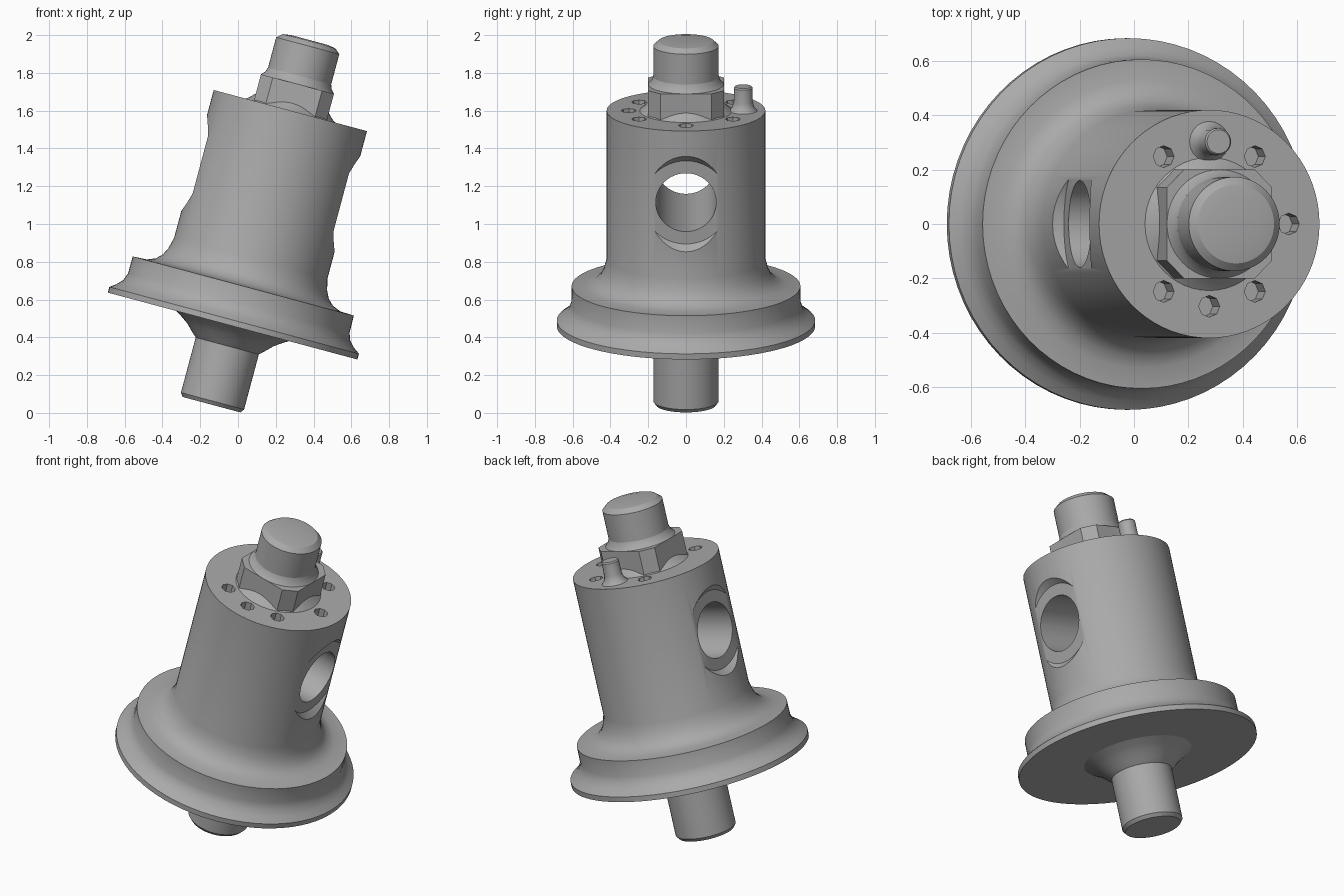
import bpy, bmesh, math
from mathutils import Matrix, Vector

cube = bpy.data.objects.get("Cube")
if cube:
    bpy.data.objects.remove(cube, do_unlink=True)

# The whole part leans 15 degrees towards +x
LEAN = Matrix.Translation((-0.137, 0, 0.055)) @ Matrix.Rotation(math.radians(15), 4, 'Y')

grey = bpy.data.materials.new("plain_grey")
grey.use_nodes = True
grey.diffuse_color = (0.4, 0.4, 0.4, 1)
grey.node_tree.nodes["Principled BSDF"].inputs["Base Color"].default_value = grey.diffuse_color


def add_object(name, bm):
    bmesh.ops.recalc_face_normals(bm, faces=bm.faces[:])
    mesh = bpy.data.meshes.new(name)
    bm.to_mesh(mesh)
    bm.free()
    mesh.materials.append(grey)
    obj = bpy.data.objects.new(name, mesh)
    bpy.context.collection.objects.link(obj)
    obj.matrix_world = LEAN
    return obj


def turned(name, profile, sides=72, place=Matrix()):
    """Solid of revolution about z from (radius, height) points, capped at both ends."""
    bm = bmesh.new()
    rings = []
    for r, h in profile:
        rings.append([bm.verts.new(place @ Vector((r * math.cos(a), r * math.sin(a), h)))
                      for a in (math.tau * i / sides for i in range(sides))])
    for low, high in zip(rings, rings[1:]):
        for i in range(sides):
            j = (i + 1) % sides
            bm.faces.new((low[i], low[j], high[j], high[i]))
    bm.faces.new(rings[0][::-1])
    bm.faces.new(rings[-1])
    return add_object(name, bm)


def smooth(obj, angle=30):
    bpy.ops.object.select_all(action='DESELECT')
    obj.select_set(True)
    bpy.context.view_layer.objects.active = obj
    bpy.ops.object.shade_smooth_by_angle(angle=math.radians(angle))


def cut(obj, cutter):
    cutter.hide_render = True
    mod = obj.modifiers.new("cut", 'BOOLEAN')
    mod.operation = 'DIFFERENCE'
    mod.solver = 'EXACT'
    mod.object = cutter
    bpy.context.view_layer.objects.active = obj
    bpy.ops.object.modifier_apply(modifier=mod.name)
    bpy.data.objects.remove(cutter, do_unlink=True)


# Flanged body: thin lip, concave flank, upper rim, fillet and barrel
body = turned("flanged_body", [
    (0.684, 0.419), (0.684, 0.45), (0.65, 0.475), (0.622, 0.505), (0.607, 0.545),
    (0.606, 0.638), (0.53, 0.642), (0.485, 0.66), (0.455, 0.69), (0.435, 0.73),
    (0.42, 0.79), (0.42, 1.6)])

# Cross bore with a conical spotface on either side
across = Matrix.Translation((0, 0, 1.2)) @ Matrix.Rotation(math.pi / 2, 4, 'Y')
cut(body, turned("bore_cutter", [(0.16, -0.6), (0.16, 0.6)], 48, across))
for side in (1, -1):
    face = across @ Matrix.Rotation(0 if side > 0 else math.pi, 4, 'Y')
    cut(body, turned("spotface_cutter", [(0.228, 0.386), (0.312, 0.47)], 48, face))

# Blind holes in the top face
for degrees in (0, 55, 125, -55, -125, -90):
    a = math.radians(degrees)
    spot = Matrix.Translation((0.303 * math.cos(a), 0.303 * math.sin(a), 0))
    cut(body, turned("hole_cutter", [(0.04, 1.5), (0.04, 1.65)], 8, spot))
smooth(body)

# Lower shaft with its flared boss under the flange
smooth(turned("lower_shaft", [
    (0.158, -0.012), (0.173, 0.008), (0.173, 0.31), (0.2, 0.335),
    (0.235, 0.37), (0.27, 0.395), (0.31, 0.42)]))

# Upper shaft with chamfered, slightly domed end
smooth(turned("upper_shaft", [
    (0.173, 1.6), (0.173, 1.955), (0.145, 1.98), (0.1, 1.987)]))

# Collar: square block with cut corners
bm = bmesh.new()
bmesh.ops.create_cube(bm, size=1, matrix=Matrix.Translation((0, 0, 1.67))
                      @ Matrix.Diagonal((0.4, 0.4, 0.15, 1)))
upright = [e for e in bm.edges if abs(e.verts[0].co.z - e.verts[1].co.z) > 0.1]
bmesh.ops.bevel(bm, geom=upright, offset=0.065, segments=1, affect='EDGES')
add_object("collar", bm)

# Fillets at the foot and the shoulder of the collar
smooth(turned("collar_foot", [(0.245, 1.6), (0.225, 1.615), (0.2, 1.64)], 48))
smooth(turned("collar_shoulder", [(0.2, 1.745), (0.182, 1.765), (0.173, 1.79)], 48))

# Locating pin
smooth(turned("locating_pin", [
    (0.075, 1.6), (0.058, 1.62), (0.05, 1.65), (0.05, 1.725), (0.044, 1.732)],
    20, Matrix.Translation((0, 0.303, 0))))
